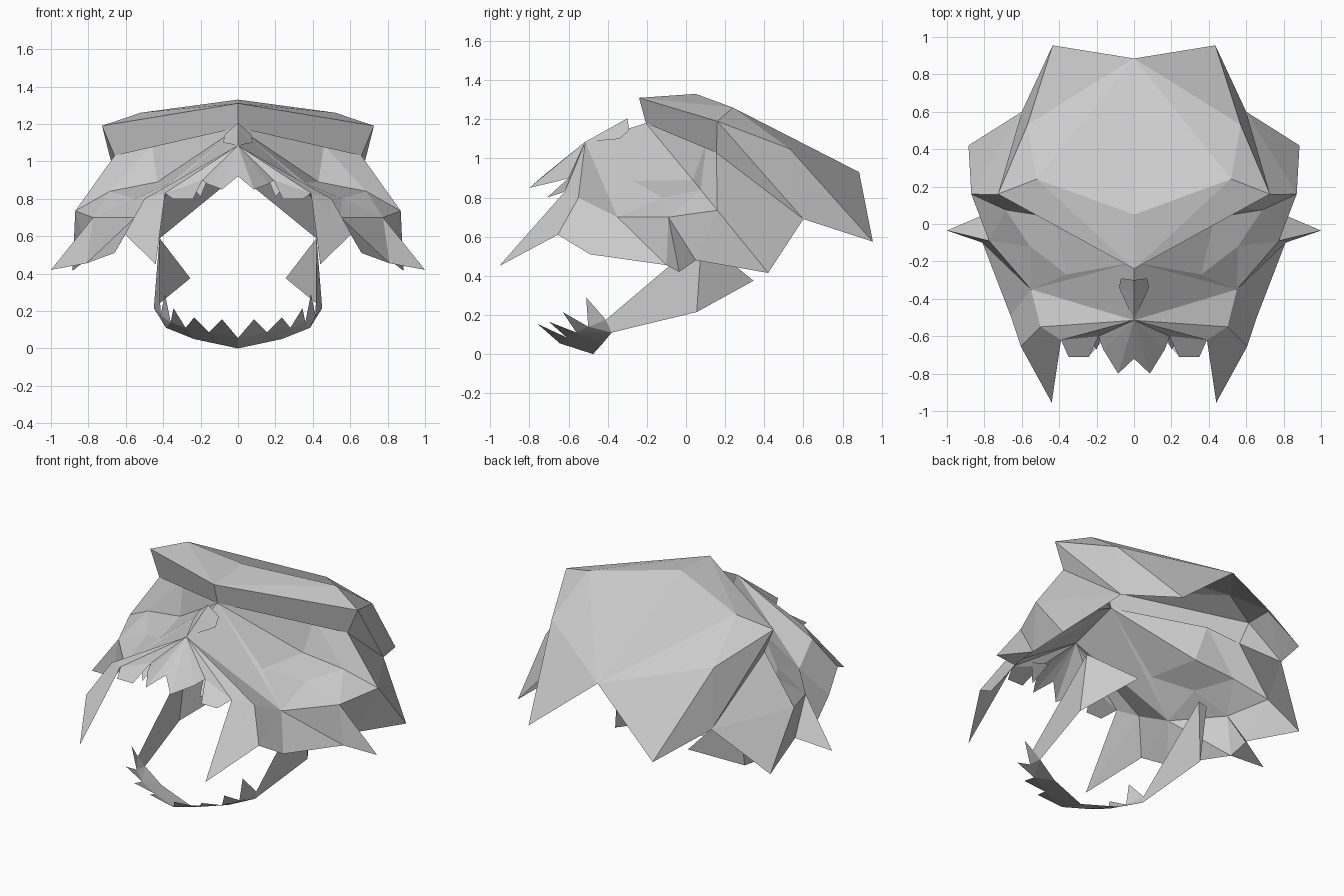
import bpy
from mathutils import Vector

cube = bpy.data.objects.get("Cube")
if cube:
    bpy.data.objects.remove(cube, do_unlink=True)

bone = bpy.data.materials.new("bone grey")
bone.use_nodes = True
grey = (0.6, 0.6, 0.6, 1)
bone.diffuse_color = grey
bone.node_tree.nodes["Principled BSDF"].inputs["Base Color"].default_value = grey

# Landmarks of the left half, grouped by region
cranium = dict(
    brow_tip=(0, -.24, 1.31), crown=(0, .05, 1.33), temple=(.52, .24, 1.26),
    brow_corner=(.727, .16, 1.19), rear_side=(.57, .53, 1.05),
    nape=(0, .885, .93), rear_horn=(.435, .955, .575), rear_low=(.6, .6, .69),
    brow_under=(.66, .155, 1.03), brow_root=(0, -.205, 1.18))
face = dict(
    socket_top=(.46, .105, 1.085), socket_back=(.43, .035, .89),
    socket_outer=(.685, .075, .84), socket_inner=(.36, -.27, .885),
    socket_front=(.555, -.12, .8), cheek_front=(.55, -.35, .7),
    cheek_mid=(.775, -.09, .7), cheek_rear=(.87, .16, .735),
    rear_spike=(.885, .42, .415), cheek_low=(.66, -.49, .51),
    cheek_base=(.81, -.1, .455), cheek_hinge=(.8, .05, .48),
    cheek_spike=(1, -.035, .42))
snout = dict(
    bridge=(0, -.515, 1.085), lip=(0, -.72, .92), incisor=(.085, -.8, .85),
    gap_a=(.165, -.67, .88), gap_b=(.19, -.6, .9), canine_a=(.24, -.71, .8),
    canine_b=(.35, -.71, .8), gap_c=(.39, -.62, .83), fang_top=(.5, -.55, .8),
    fang_side=(.605, -.655, .61), fang_tip=(.44, -.955, .45),
    inner_a=(.16, -.57, .91), inner_tip=(.2, -.67, .81), inner_b=(.27, -.59, .89))
nose = dict(
    nose_top=(0, -.3, 1.205), nose_front=(0, -.38, 1.16),
    nose_side=(.07, -.29, 1.145), nose_low=(.08, -.34, 1.1))
jaw = dict(
    ramus_top=(.42, .08, .59), ramus_low=(.45, .055, .215),
    ramus_flap=(.255, .345, .375), arm_top=(.415, -.41, .175),
    arm_low=(.385, -.38, .11), chin_side=(.235, -.43, .05), chin=(0, -.475, 0),
    rim_out=(.36, -.5, .14), rim_side=(.28, -.56, .11),
    rim_mid=(.155, -.61, .085), rim=(0, -.645, .055),
    tooth_a=(.085, -.76, .155), tooth_b=(.235, -.7, .165),
    tooth_c=(.345, -.63, .215), tooth_d=(.39, -.51, .29))
points = {**cranium, **face, **snout, **nose, **jaw}


def part(name, faces, centre=(0, 0, .8)):
    """Mirrored faceted shell from named corners, facing away from centre."""
    names, polys = [], []
    for line in faces:
        keys = line.split()
        co = [Vector(points[k]) for k in keys]
        normal = (co[1] - co[0]).cross(co[2] - co[0])
        if normal.dot(sum(co, Vector()) / len(co) - Vector(centre)) < 0:
            keys.reverse()
        for k in keys:
            if k not in names:
                names.append(k)
        polys.append([names.index(k) for k in keys])
    mesh = bpy.data.meshes.new(name)
    mesh.from_pydata([points[k] for k in names], [], polys)
    mesh.materials.append(bone)
    obj = bpy.data.objects.new(name, mesh)
    bpy.context.collection.objects.link(obj)
    mirror = obj.modifiers.new("mirror", "MIRROR")
    mirror.use_clip = True
    return obj


part("cranium_cap", [
    "brow_tip crown temple", "brow_tip temple brow_corner",
    "brow_corner temple rear_side", "crown nape temple",
    "temple nape rear_side", "nape rear_horn rear_side",
    "rear_side rear_horn rear_low"])
part("brow_band", [
    "brow_tip brow_corner brow_under brow_root",
    "brow_corner rear_side rear_low", "brow_corner rear_low brow_under"])
part("temple_sides", [
    "brow_under rear_low cheek_rear", "rear_low rear_spike cheek_rear",
    "socket_top brow_under cheek_rear socket_outer",
    "socket_top socket_outer socket_back", "brow_root brow_under socket_top"])
part("eye_sockets", [
    "brow_root socket_top socket_back", "brow_root socket_back socket_inner",
    "socket_inner socket_back socket_outer socket_front",
    "brow_root socket_inner cheek_front",
    "socket_inner socket_front cheek_front"])
part("cheeks", [
    "socket_front socket_outer cheek_mid", "socket_outer cheek_rear cheek_mid",
    "cheek_front socket_front cheek_mid",
    "cheek_front cheek_mid cheek_base", "cheek_front cheek_base cheek_low",
    "cheek_front cheek_low fang_side",
    "cheek_mid cheek_rear cheek_hinge", "cheek_rear rear_spike cheek_hinge"])
part("cheek_spikes", [
    "cheek_mid cheek_base cheek_spike", "cheek_mid cheek_spike cheek_hinge",
    "cheek_base cheek_spike cheek_hinge"], (.8, -.04, .54))
part("snout", [
    "brow_root bridge cheek_front", "bridge lip incisor", "bridge incisor gap_a",
    "bridge gap_a gap_b", "bridge gap_b gap_c", "bridge gap_c fang_top",
    "bridge fang_top cheek_front"])
part("upper_teeth", [
    "gap_b canine_a canine_b gap_c", "inner_a inner_tip inner_b"])
part("fangs", [
    "cheek_front fang_top fang_side", "fang_top fang_tip fang_side",
    "fang_top gap_c fang_tip", "gap_c fang_side fang_tip"], (.5, -.62, .72))
part("nose_ridge", [
    "nose_top nose_front nose_low nose_side", "nose_front nose_low bridge"])
part("lower_jaw", [
    "ramus_top ramus_low arm_low arm_top", "ramus_top ramus_low ramus_flap",
    "arm_top arm_low rim_out", "arm_low rim_side rim_out",
    "arm_low chin_side rim_side", "chin_side rim_mid rim_side",
    "chin_side chin rim_mid", "chin rim rim_mid"], (0, -.2, .5))
part("lower_teeth", [
    "rim tooth_a rim_mid", "rim_mid tooth_b rim_side",
    "rim_side tooth_c rim_out", "rim_out tooth_d arm_top"], (0, -.2, .5))
